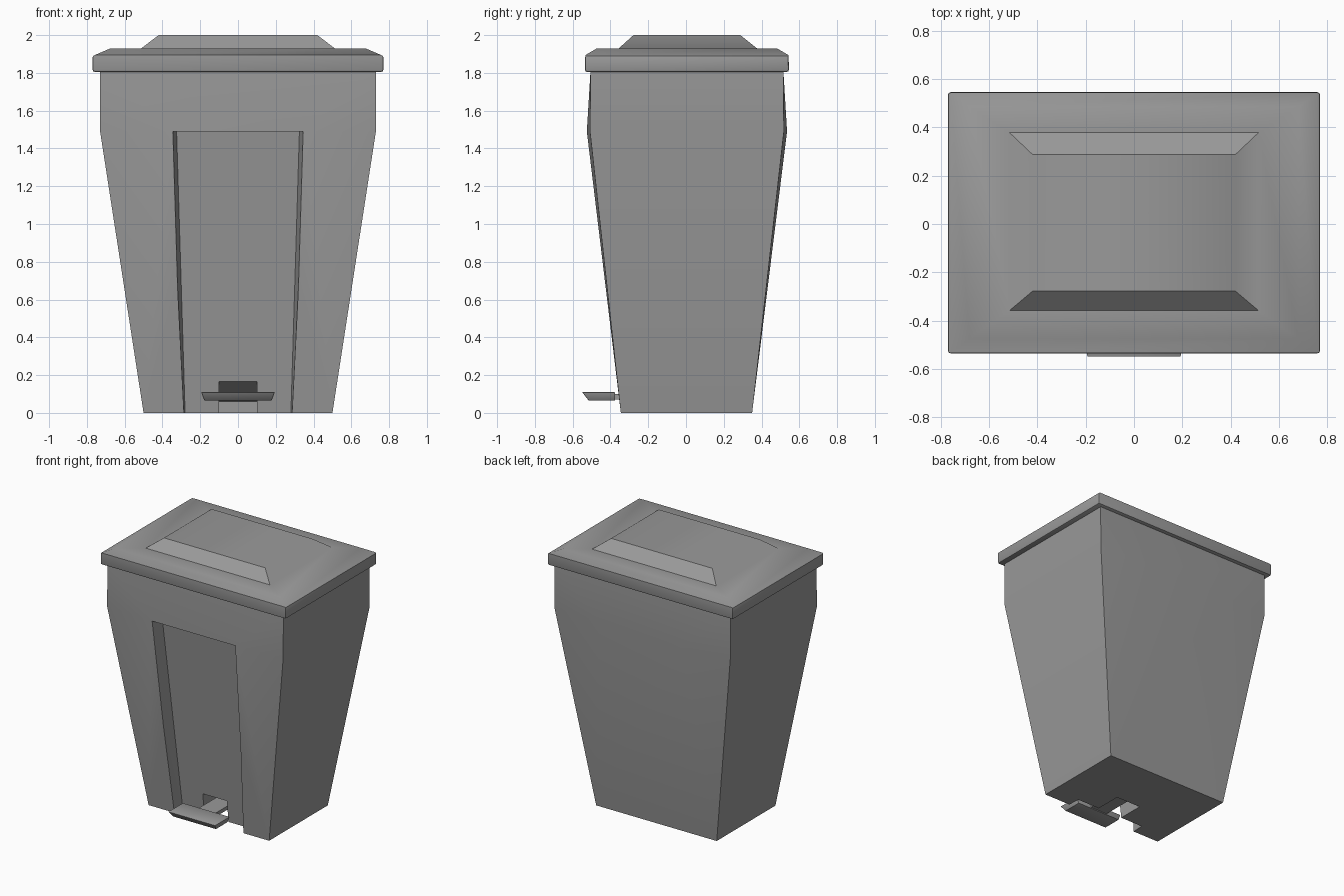
import bpy
import bmesh
from math import radians

if "Cube" in bpy.data.objects:
    bpy.data.objects.remove(bpy.data.objects["Cube"], do_unlink=True)

GREY = (0.32, 0.32, 0.32, 1.0)
plastic = bpy.data.materials.new("grey_plastic")
plastic.use_nodes = True
plastic.diffuse_color = GREY
plastic.node_tree.nodes["Principled BSDF"].inputs["Base Color"].default_value = GREY


def finish(name, bm):
    """Turn a bmesh into a grey object."""
    bmesh.ops.recalc_face_normals(bm, faces=bm.faces)
    mesh = bpy.data.meshes.new(name)
    bm.to_mesh(mesh)
    bm.free()
    mesh.materials.append(plastic)
    obj = bpy.data.objects.new(name, mesh)
    bpy.context.collection.objects.link(obj)
    return obj


def hull(name, points):
    """Convex solid around points mirrored in x."""
    bm = bmesh.new()
    for x, y, z in points:
        for side in (-1, 1):
            bm.verts.new((side * x, y, z))
    bmesh.ops.convex_hull(bm, input=bm.verts)
    bmesh.ops.dissolve_limit(bm, angle_limit=radians(0.1),
                             verts=bm.verts, edges=bm.edges)
    return finish(name, bm)


def loft(name, rings):
    """Stack of rectangles (half width, front y, back y, z)."""
    bm = bmesh.new()
    loops = [[bm.verts.new(c) for c in
              ((-x, f, z), (x, f, z), (x, b, z), (-x, b, z))]
             for x, f, b, z in rings]
    for low, high in zip(loops, loops[1:]):
        for i in range(4):
            j = (i + 1) % 4
            bm.faces.new((low[i], low[j], high[j], high[i]))
    bm.faces.new(loops[0][::-1])
    bm.faces.new(loops[-1])
    return finish(name, bm)


def select_only(obj):
    bpy.ops.object.select_all(action='DESELECT')
    obj.select_set(True)
    bpy.context.view_layer.objects.active = obj


def cut(obj, cutter):
    """Subtract the cutter, then remove it."""
    mod = obj.modifiers.new("cut", 'BOOLEAN')
    mod.operation = 'DIFFERENCE'
    mod.solver = 'EXACT'
    mod.object = cutter
    select_only(obj)
    bpy.ops.object.modifier_apply(modifier=mod.name)
    bpy.data.objects.remove(cutter, do_unlink=True)


def bevel(obj, width, limit):
    mod = obj.modifiers.new("soft_edges", 'BEVEL')
    mod.width = width
    mod.segments = 2
    mod.limit_method = 'ANGLE'
    mod.angle_limit = radians(limit)
    select_only(obj)
    bpy.ops.object.modifier_apply(modifier=mod.name)


def smooth(obj, angle):
    select_only(obj)
    bpy.ops.object.shade_smooth_by_angle(angle=radians(angle))


# Tapered body with slightly bowed front and back
KNEE, RIM = 1.49, 1.82
body = hull("bin_body", [
    (0.50, -0.345, 0), (0.50, 0.35, 0),
    (0.73, -0.508, KNEE), (0.73, 0.518, KNEE),
    (0.345, -0.525, KNEE), (0.345, 0.535, KNEE),
    (0.73, -0.505, RIM), (0.73, 0.515, RIM)])

# Sloping recess in the front
DEPTH = 0.09


def recess_point(t, depth):
    flare = (0.005 + 0.015 * t) * (DEPTH - depth) / DEPTH
    return (0.28 + 0.045 * t + flare, -0.345 - 0.18 * t + depth, KNEE * t)


cut(body, hull("recess_cutter", [recess_point(t, d)
                                 for t in (-0.1, 1) for d in (-DEPTH, DEPTH)]))

# Pedal slot through the foot of the recess
cut(body, hull("slot_cutter", [
    (0.10, -0.42, -0.1), (0.10, -0.42, 0.165), (0.10, -0.27, 0.165),
    (0.10, -0.06, 0.06), (0.10, -0.06, -0.1)]))
smooth(body, 15)

# Lid with an overhanging rim and raised centre panel
lid = loft("lid", [
    (0.77, -0.535, 0.545, 1.805),
    (0.77, -0.535, 0.545, 1.893),
    (0.68, -0.475, 0.485, 1.928),
    (0.515, -0.358, 0.378, 1.928),
    (0.42, -0.278, 0.288, 2.0)])
bevel(lid, 0.012, 60)
smooth(lid, 38)

# Foot pedal and its arm
pedal = loft("pedal", [
    (0.178, -0.515, -0.375, 0.065),
    (0.195, -0.55, -0.375, 0.11)])
arm = loft("pedal_arm", [
    (0.07, -0.385, -0.05, 0.072),
    (0.07, -0.385, -0.05, 0.10)])
bevel(pedal, 0.004, 40)
smooth(pedal, 30)
